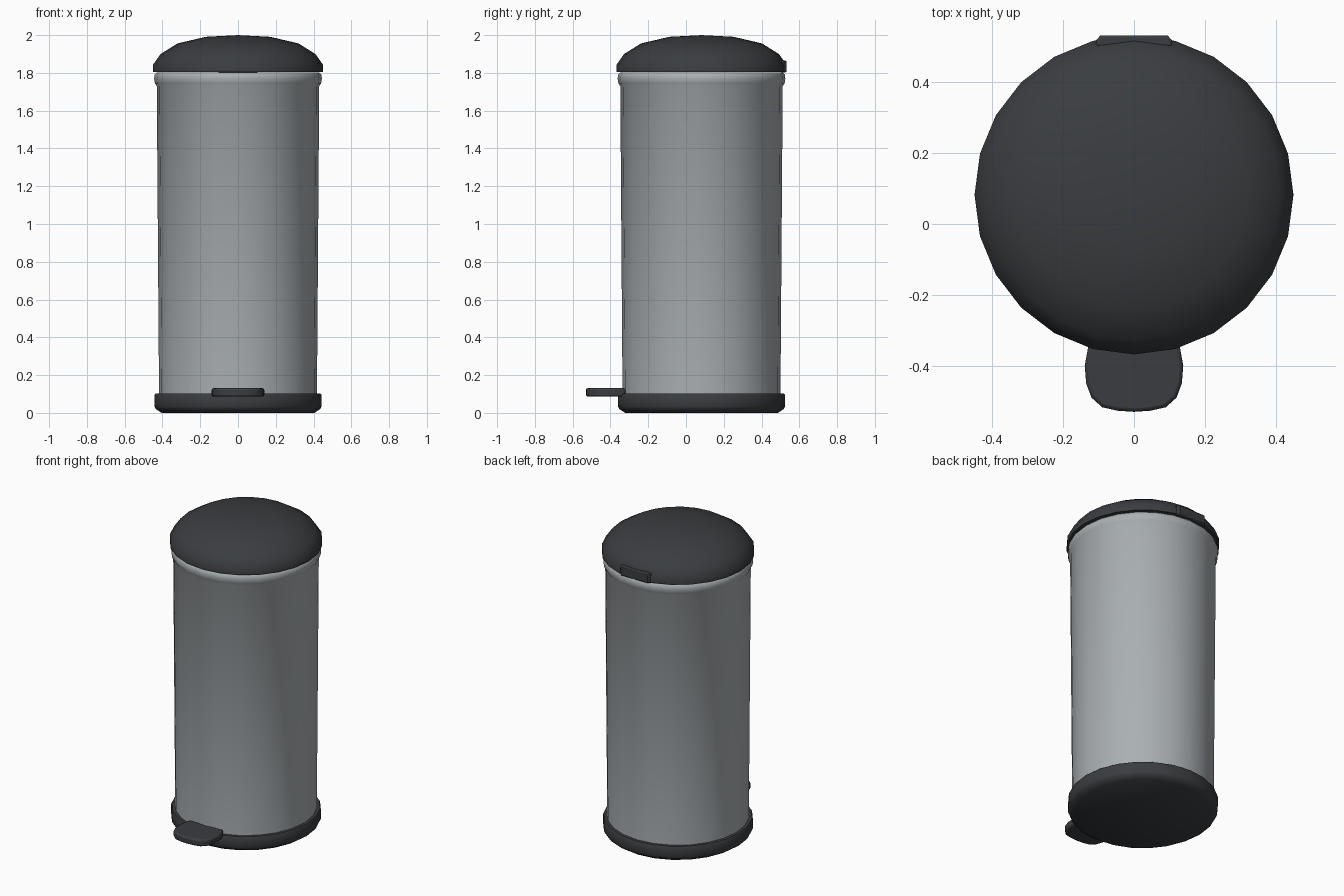
import bpy, bmesh, math

if "Cube" in bpy.data.objects:
    bpy.data.objects.remove(bpy.data.objects["Cube"])

CY = 0.082   # bin axis position in y
SIDES = 24

dark = bpy.data.materials.new("dark_plastic")
dark.diffuse_color = (0.042, 0.046, 0.051, 1)
dark.use_nodes = True
dark.node_tree.nodes["Principled BSDF"].inputs["Base Color"].default_value = dark.diffuse_color
steel = bpy.data.materials.new("brushed_steel")
steel.diffuse_color = (0.40, 0.43, 0.45, 1)
steel.use_nodes = True
steel.node_tree.nodes["Principled BSDF"].inputs["Base Color"].default_value = steel.diffuse_color


def finish(bm, name, mat, bevel=0, angle=40):
    bmesh.ops.recalc_face_normals(bm, faces=bm.faces)
    me = bpy.data.meshes.new(name)
    bm.to_mesh(me)
    bm.free()
    me.materials.append(mat)
    ob = bpy.data.objects.new(name, me)
    bpy.context.collection.objects.link(ob)
    if bevel:
        m = ob.modifiers.new("bevel", 'BEVEL')
        m.width = bevel
        m.segments = 2
        m.limit_method = 'ANGLE'
        m.angle_limit = math.radians(50)
    bpy.ops.object.select_all(action='DESELECT')
    ob.select_set(True)
    bpy.context.view_layer.objects.active = ob
    bpy.ops.object.shade_smooth_by_angle(angle=math.radians(angle))
    return ob


def lathe(name, profile, mat):
    """Spin an (r, z) profile around the bin axis."""
    bm = bmesh.new()
    vs = [bm.verts.new((r, CY, z)) for r, z in profile]
    es = [bm.edges.new(p) for p in zip(vs, vs[1:])]
    bmesh.ops.spin(bm, geom=vs + es, cent=(0, CY, 0), axis=(0, 0, 1),
                   angle=math.tau, steps=SIDES, use_duplicate=False)
    bmesh.ops.remove_doubles(bm, verts=bm.verts, dist=0.0005)
    return finish(bm, name, mat)


def slab(name, outline, z0, z1, mat, bevel):
    """Extrude a flat outline, mirrored from its right half."""
    pts = outline + [(-x, y) for x, y in reversed(outline) if x > 0]
    bm = bmesh.new()
    f = bm.faces.new([bm.verts.new((x, y, z0)) for x, y in pts])
    ext = bmesh.ops.extrude_face_region(bm, geom=[f])['geom']
    bmesh.ops.translate(bm, vec=(0, 0, z1 - z0),
                        verts=[v for v in ext if isinstance(v, bmesh.types.BMVert)])
    return finish(bm, name, mat, bevel)


# Base ring with chamfered foot
lathe("base", [(0, 0), (0.405, 0), (0.435, 0.02), (0.442, 0.035), (0.442, 0.095),
               (0.437, 0.102), (0.415, 0.102)], dark)

# Tapered steel body with rolled rim
lathe("body", [(0.418, 0.09), (0.430, 1.73), (0.440, 1.745), (0.444, 1.77),
               (0.441, 1.792), (0.430, 1.803), (0.418, 1.803)], steel)

# Domed lid with flat underside
lathe("lid", [(0, 1.806), (0.45, 1.806), (0.45, 1.843), (0.41, 1.900),
              (0.32, 1.956), (0.17, 1.991), (0, 2.0)], dark)

# Foot pedal
slab("pedal", [(0, -0.53), (0.045, -0.527), (0.09, -0.517), (0.12, -0.49),
               (0.135, -0.45), (0.139, -0.40), (0.13, -0.35), (0.12, -0.32)],
     0.086, 0.131, dark, 0.01)

# Lid hinge at the back
slab("hinge", [(0.107, 0.50), (0.107, 0.518), (0.095, 0.532)], 1.803, 1.865, dark, 0.006)
